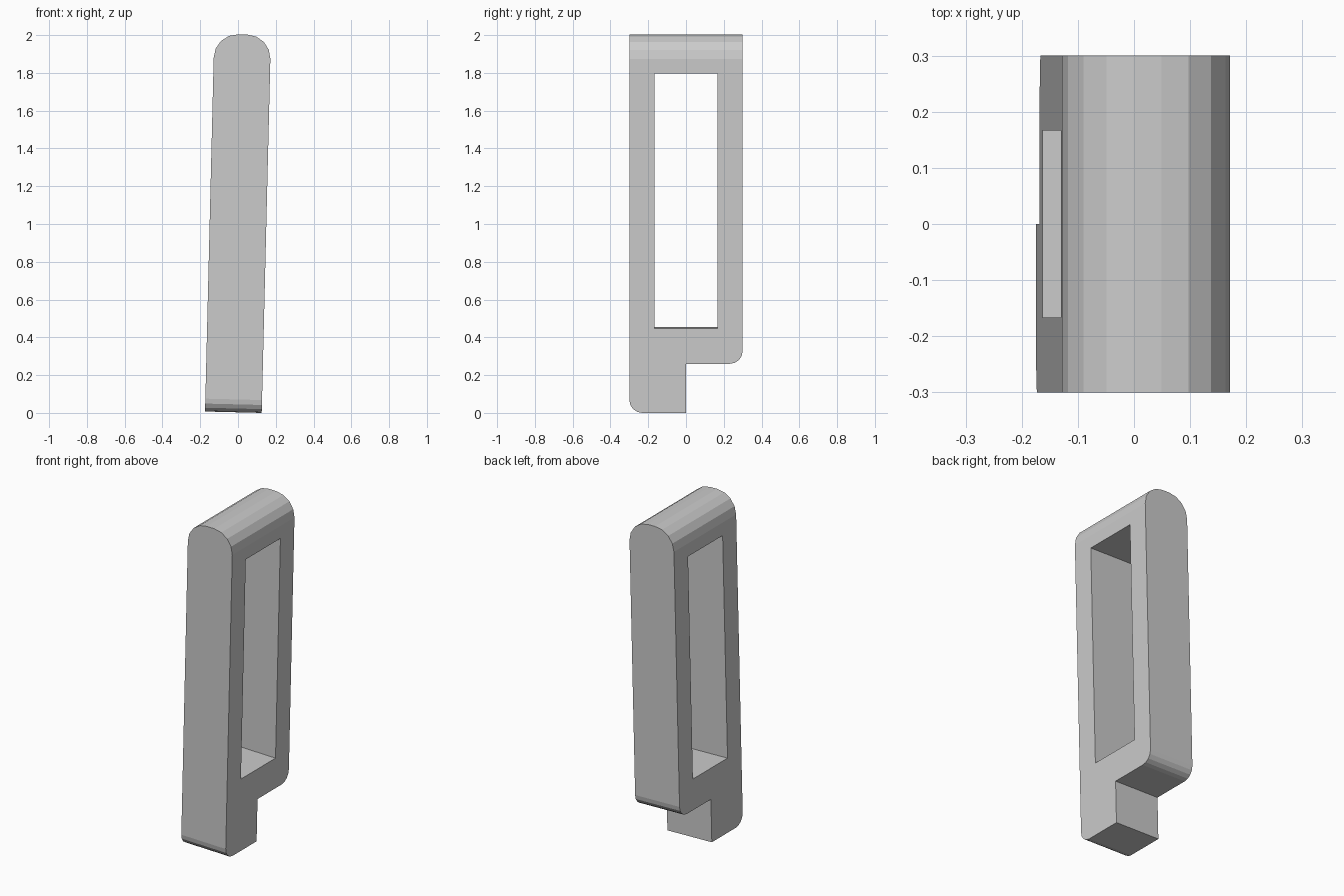
import bpy, bmesh, math
from mathutils import Matrix, Vector

if "Cube" in bpy.data.objects:
    bpy.data.objects.remove(bpy.data.objects["Cube"])

HALF_X = 0.15      # half thickness
TOP = 2.0
STEP = 0.26        # height of the notch beside the foot
TILT = Matrix.Translation((0, 0, 1)) @ Matrix.Rotation(math.radians(1.4), 4, 'Y') @ Matrix.Translation((0, 0, -1))


def make_plate(name, profile, half_x, rounds=()):
    """Extrude a (y, z) profile along x, then round the chosen edges."""
    bm = bmesh.new()
    face = bm.faces.new([bm.verts.new((-half_x, y, z)) for y, z in profile])
    ext = bmesh.ops.extrude_face_region(bm, geom=[face])
    moved = [g for g in ext["geom"] if isinstance(g, bmesh.types.BMVert)]
    bmesh.ops.translate(bm, verts=moved, vec=(2 * half_x, 0, 0))
    bmesh.ops.recalc_face_normals(bm, faces=bm.faces[:])
    for test, radius in rounds:
        edges = [e for e in bm.edges if test(e)]
        bmesh.ops.bevel(bm, geom=edges, offset=radius, offset_type='OFFSET',
                        segments=4, profile=0.5, affect='EDGES')
    mesh = bpy.data.meshes.new(name)
    bm.to_mesh(mesh)
    bm.free()
    obj = bpy.data.objects.new(name, mesh)
    bpy.context.collection.objects.link(obj)
    return obj


def edge_at(axis, *spots):
    """Edges running along an axis whose midpoint is at one of the spots."""
    def test(e):
        a, b = (v.co for v in e.verts)
        along = abs((b - a).normalized()[axis]) > 0.99
        mid = (a + b) / 2
        return along and any((mid - Vector(s)).length < 0.01 for s in spots)
    return test


# Frame body: notched outline with rounded crown and rounded lower corners
outline = [(-0.3, 0), (0, 0), (0, STEP), (0.3, STEP), (0.3, TOP), (-0.3, TOP)]
frame = make_plate("slotted_frame", outline, HALF_X, [
    (edge_at(0, (0, -0.3, 0), (0, 0.3, STEP)), 0.068),
    (edge_at(1, (-HALF_X, 0, TOP), (HALF_X, 0, TOP)), 0.125),
])

# Long window through the frame
window = [(-0.167, 0.447), (0.167, 0.447), (0.167, 1.797), (-0.167, 1.797)]
cutter = make_plate("window_cutter", window, 0.4)
cutter.hide_render = True
cut = frame.modifiers.new("window", 'BOOLEAN')
cut.operation = 'DIFFERENCE'
cut.solver = 'EXACT'
cut.object = cutter
bpy.context.view_layer.objects.active = frame
bpy.ops.object.modifier_apply(modifier=cut.name)
bpy.data.objects.remove(cutter)

# Slight lean to the right, then rest on the ground
frame.data.transform(TILT)
low = min(v.co.z for v in frame.data.vertices)
frame.data.transform(Matrix.Translation((0, 0, -low)))
